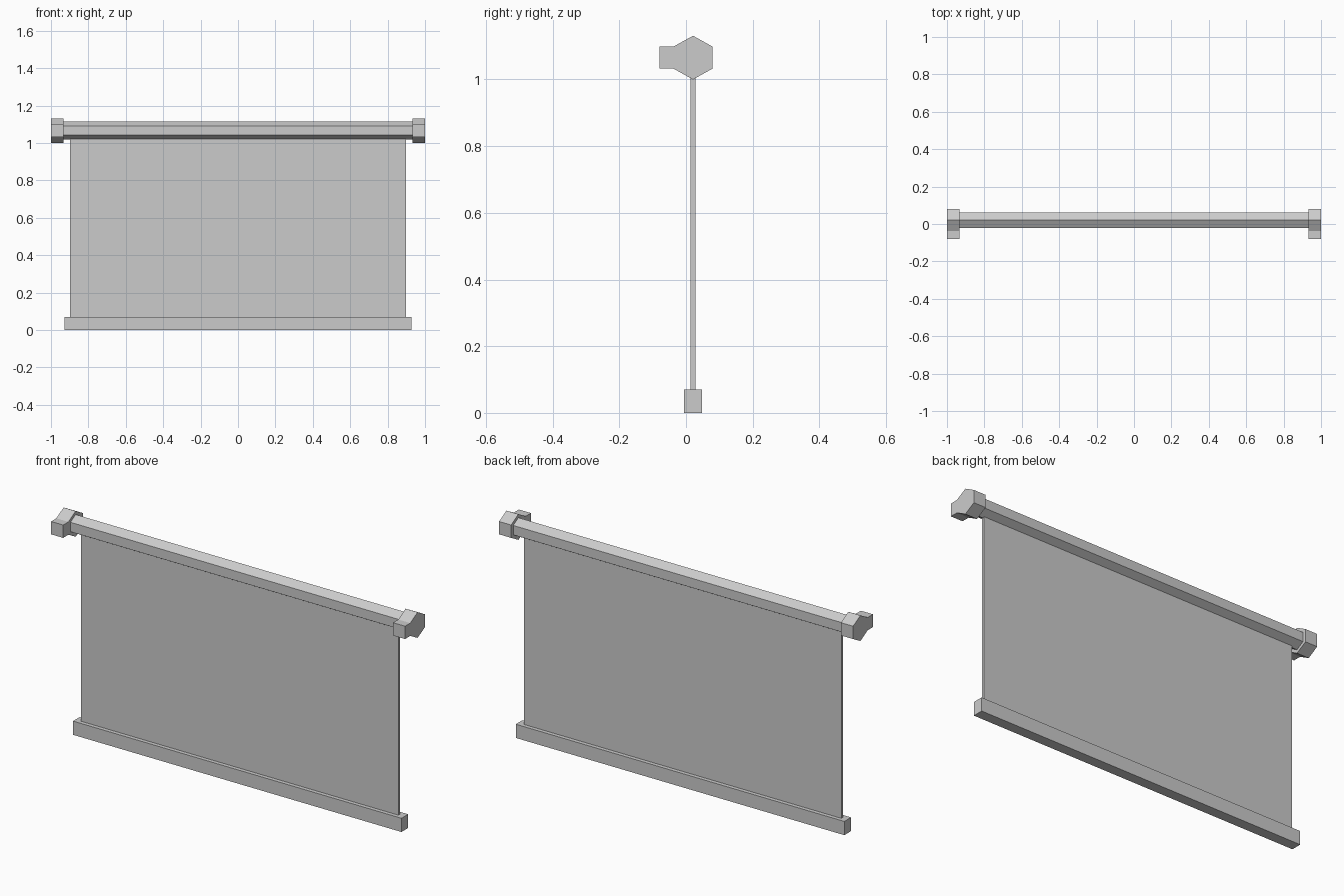
import bpy, math

if "Cube" in bpy.data.objects:
    bpy.data.objects.remove(bpy.data.objects["Cube"])

YC, ZC = 0.021, 1.0655   # roller axis


def prism(name, profile, x0, x1):
    """Extrude a (y, z) profile along x."""
    n = len(profile)
    verts = [(x, y, z) for x in (x0, x1) for y, z in profile]
    faces = [tuple(reversed(range(n))), tuple(range(n, 2 * n))]
    faces += [(i, (i + 1) % n, n + (i + 1) % n, n + i) for i in range(n)]
    mesh = bpy.data.meshes.new(name)
    mesh.from_pydata(verts, [], faces)
    obj = bpy.data.objects.new(name, mesh)
    bpy.context.collection.objects.link(obj)
    return obj


def hexagon(radius, half_width):
    """Hexagon with a corner pointing up, counter-clockwise seen from +x."""
    return [(YC + half_width / math.cos(math.pi / 6) * math.cos(a), ZC + radius * math.sin(a))
            for a in (math.radians(90 + 60 * i) for i in range(6))]


def rect(y0, y1, z0, z1):
    return [(y0, z0), (y1, z0), (y1, z1), (y0, z1)]


# End brackets: hexagonal cap with a wall tab, one outline
cap = hexagon(0.0655, 0.059)
bracket_profile = cap[:2] + [(-0.08, cap[1][1]), (-0.08, cap[2][1])] + cap[2:]
for side, x0, x1 in (("left", -1.0, -0.932), ("right", 0.932, 1.0)):
    prism(side + "_bracket", bracket_profile, x0, x1)

# Hexagonal roller tube between the brackets
prism("roller_tube", hexagon(0.048, 0.0415), -0.932, 0.932)

# Hanging screen sheet
prism("screen_sheet", rect(0.014, 0.028, 0.068, 1.03), -0.897, 0.897)

# Weighted bottom bar
prism("bottom_bar", rect(-0.006, 0.048, 0.0, 0.07), -0.928, 0.928)
